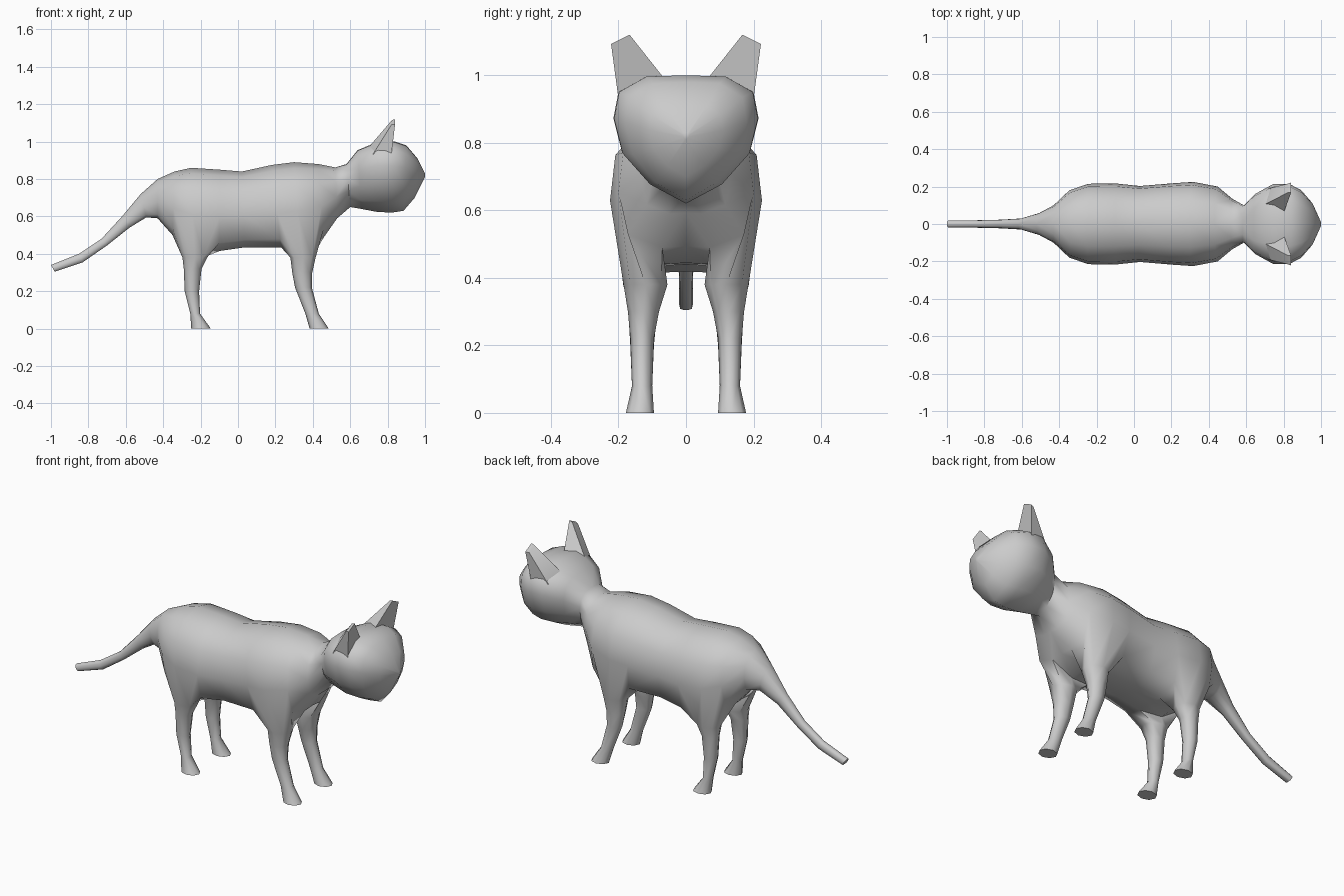
import bpy
import bmesh
from math import cos, sin, radians

cube = bpy.data.objects.get("Cube")
if cube:
    bpy.data.objects.remove(cube, do_unlink=True)

fur = bpy.data.materials.new("grey_fur")
fur.use_nodes = True
grey = (0.6, 0.6, 0.6, 1)
fur.diffuse_color = grey
fur.node_tree.nodes["Principled BSDF"].inputs["Base Color"].default_value = grey


def finish(bm, name, angle):
    """Turn a half mesh into a mirrored, smooth shaded object."""
    bmesh.ops.recalc_face_normals(bm, faces=bm.faces[:])
    mesh = bpy.data.meshes.new(name)
    bm.to_mesh(mesh)
    bm.free()
    mesh.materials.append(fur)
    obj = bpy.data.objects.new(name, mesh)
    bpy.context.collection.objects.link(obj)
    mirror = obj.modifiers.new("Mirror", "MIRROR")
    mirror.use_axis = (False, True, False)
    mirror.merge_threshold = 0.0005
    bpy.ops.object.select_all(action="DESELECT")
    obj.select_set(True)
    bpy.context.view_layer.objects.active = obj
    bpy.ops.object.modifier_apply(modifier=mirror.name)
    bpy.ops.object.shade_smooth_by_angle(angle=radians(angle))
    return obj


def bridge(bm, ring_a, ring_b):
    """Join two closed rings of equal length with quads."""
    n = len(ring_a)
    for i in range(n):
        j = (i + 1) % n
        bm.faces.new((ring_a[i], ring_a[j], ring_b[j], ring_b[i]))


# Half cross-sections, from top to bottom: (share of width, share of height)
TORSO = [(0, 1), (.55, .93), (.93, .72), (1, .42), (.86, .1), (.35, 0), (0, .01)]
SKULL = [(0, 1), (.55, .99), (.93, .87), (1, .66), (.88, .39), (.5, .15), (0, 0)]

# Spine from tail tip to nose: top x, top z, bottom x, bottom z, half width
TAIL = [
    (-1, .34, -.98, .305, .02),
    (-.85, .4, -.83, .355, .02),
    (-.73, .48, -.7, .445, .023),
    (-.62, .6, -.58, .54, .03),
    (-.52, .72, -.49, .595, .06),
    (-.43, .8, -.43, .59, .1),
]
TRUNK = [
    (-.34, .84, -.35, .5, .18),
    (-.25, .86, -.24, .43, .215),
    (-.1, .85, -.1, .415, .217),
    (.02, .84, .04, .435, .203),
    (.18, .875, .23, .435, .218),
    (.3, .89, .33, .44, .225),
    (.43, .88, .46, .49, .2),
    (.52, .862, .53, .59, .135),
]
HEAD = [
    (.58, .88, .6, .65, .1),
    (.64, .955, .66, .64, .16),
    (.75, 1, .74, .625, .215),
    (.84, 1, .82, .62, .213),
    (.9, .98, .885, .63, .18),
    (.96, .91, .945, .7, .11),
    (1, .83, 1, .81, .01),
]

# Legs from hip to paw: back x, front x, inner y, outer y, z
FRONT_LEG = [
    (.28, .415, .055, .185, .38),
    (.29, .397, .08, .172, .3),
    (.305, .395, .095, .165, .22),
    (.36, .432, .1, .16, .08),
    (.383, .485, .095, .178, 0),
]
HIND_LEG = [
    (-.297, -.165, .058, .186, .38),
    (-.29, -.195, .083, .172, .32),
    (-.285, -.208, .095, .165, .2),
    (-.255, -.203, .1, .16, .08),
    (-.25, -.145, .095, .178, 0),
]

bm = bmesh.new()

# Tail, trunk and head as one continuous loft
rings = []
for part, section in ((TAIL, TORSO), (TRUNK, TORSO), (HEAD, SKULL)):
    for tx, tz, bx, bz, width in part:
        rings.append([bm.verts.new((bx + (tx - bx) * h, width * w, bz + (tz - bz) * h))
                      for w, h in section])

# Leave a two by two opening for each leg
hind_start = len(TAIL)
front_start = hind_start + 4
openings = {(start + i, k) for start in (hind_start, front_start)
            for i in (0, 1) for k in (3, 4)}
for i in range(len(rings) - 1):
    for k in range(len(TORSO) - 1):
        if (i, k) not in openings:
            bm.faces.new((rings[i][k], rings[i][k + 1],
                          rings[i + 1][k + 1], rings[i + 1][k]))
bm.faces.new(rings[0])
bm.faces.new(rings[-1])

# Legs grow out of the openings
for start, leg in ((hind_start, HIND_LEG), (front_start, FRONT_LEG)):
    a, b, c = rings[start:start + 3]
    previous = [a[3], b[3], c[3], c[4], c[5], b[5], a[5], a[4]]
    for back, front, inner, outer, z in leg:
        ring = []
        for step in range(8):
            t = radians(135 - 45 * step)
            ring.append(bm.verts.new(((back + front) / 2 + cos(t) * (front - back) / 2,
                                      (inner + outer) / 2 + sin(t) * (outer - inner) / 2, z)))
        bridge(bm, previous, ring)
        previous = ring
    bm.faces.new(previous)
finish(bm, "cat_body", 70)

# Ears: tapered blades with a flat front and a blunt tip
bm = bmesh.new()
base = [(.8, .06, .985), (.82, .2, .93), (.72, .19, .93), (.69, .1, .96)]
tip = [(.84, .167, 1.12), (.84, .222, 1.093), (.82, .215, 1.09), (.823, .168, 1.115)]
lower, upper = ([bm.verts.new(p) for p in ring] for ring in (base, tip))
bridge(bm, lower, upper)
bm.faces.new(lower)
bm.faces.new(upper)
finish(bm, "ears", 50)
